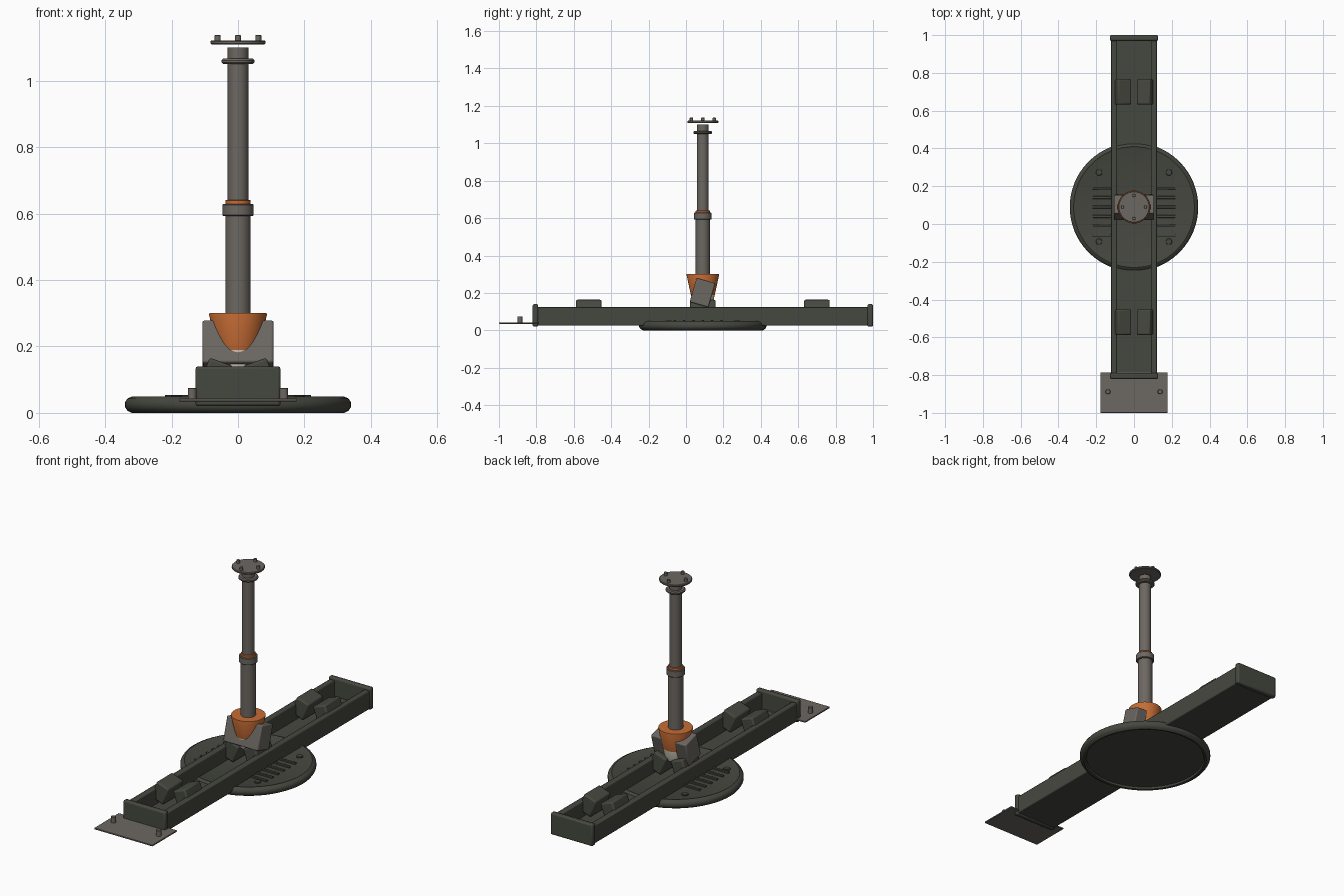
import bpy, math

if "Cube" in bpy.data.objects:
    bpy.data.objects.remove(bpy.data.objects["Cube"])

CY = 0.09  # everything is centred on this y


def mat(name, r, g, b):
    m = bpy.data.materials.new(name)
    m.diffuse_color = (r, g, b, 1)
    m.use_nodes = True
    m.node_tree.nodes["Principled BSDF"].inputs["Base Color"].default_value = m.diffuse_color
    return m


DARK = mat("dark_olive", 0.060, 0.064, 0.050)
GREY = mat("warm_grey", 0.150, 0.135, 0.120)
ORANGE = mat("orange", 0.56, 0.15, 0.035)
CREAM = mat("cream", 0.75, 0.68, 0.55)


def finish(o, name, m, bevel=0.0, segs=2):
    o.name = name
    o.data.materials.append(m)
    if bevel:
        b = o.modifiers.new("bevel", 'BEVEL')
        b.width = bevel
        b.segments = segs
    bpy.ops.object.select_all(action='DESELECT')
    o.select_set(True)
    bpy.context.view_layer.objects.active = o
    bpy.ops.object.shade_smooth_by_angle(angle=math.radians(35))
    return o


def box(name, lo, hi, m, bevel=0.0, rot=(0, 0, 0)):
    c = [(a + b) / 2 for a, b in zip(lo, hi)]
    bpy.ops.mesh.primitive_cube_add(size=1, location=c, rotation=rot)
    o = bpy.context.object
    for v in o.data.vertices:
        for i in range(3):
            v.co[i] *= hi[i] - lo[i]
    return finish(o, name, m, bevel)


def lathe(name, profile, m, x=0, y=CY, n=48):
    """Spin an (r, z) profile; ends with r = 0 close the solid."""
    verts, faces, rings = [], [], []
    for r, z in profile:
        if r == 0:
            rings.append([len(verts)] * n)
            verts.append((0, 0, z))
        else:
            rings.append(list(range(len(verts), len(verts) + n)))
            verts += [(r * math.cos(2 * math.pi * i / n),
                       r * math.sin(2 * math.pi * i / n), z) for i in range(n)]
    for a, b in zip(rings, rings[1:]):
        for i in range(n):
            j = (i + 1) % n
            f = [a[i], a[j], b[j], b[i]]
            faces.append(list(dict.fromkeys(f)))
    me = bpy.data.meshes.new(name)
    me.from_pydata(verts, [], faces)
    o = bpy.data.objects.new(name, me)
    bpy.context.collection.objects.link(o)
    o.location = (x, y, 0)
    return finish(o, name, m)


def cyl(name, r, z0, z1, m, x=0, y=CY, c=0.0, n=48):
    p = [(0, z0), (r - c, z0), (r, z0 + c), (r, z1 - c), (r - c, z1), (0, z1)]
    if c == 0:
        p = [(0, z0), (r, z0), (r, z1), (0, z1)]
    return lathe(name, p, m, x, y, n)


# round base with rounded rim and recessed underside
lathe("base_disc", [(0, 0.012), (0.305, 0.012), (0.31, 0.002), (0.32, 0.0), (0.333, 0.007),
                    (0.34, 0.018), (0.34, 0.032), (0.333, 0.043), (0.32, 0.049),
                    (0.312, 0.046), (0, 0.046)], DARK, n=64)
for s in (-1, 1):
    # grip slats and bolts on the base
    for i in range(6):
        y = -0.06 + 0.05 * i
        a, b = sorted((s * 0.122, s * 0.22))
        box("base_slat", (a, y - 0.007, 0.04), (b, y + 0.007, 0.054), DARK, 0.002)
    for dy in (-0.183, 0.183):
        cyl("base_bolt", 0.017, 0.04, 0.053, DARK, s * 0.185, CY + dy, 0.002, 16)

    # channel side walls
    a, b = sorted((s * 0.09, s * 0.123))
    box("channel_wall", (a, -0.80, 0.025), (b, 0.98, 0.126), DARK, 0.005)

    # inward tilted support pads
    for dy in (-0.61, 0, 0.61):
        box("support_pad", (s * 0.066 - 0.039, CY + dy - 0.068, 0.056),
            (s * 0.066 + 0.039, CY + dy + 0.068, 0.156), DARK, 0.008,
            (0, -s * math.radians(20), 0))

    # bolts on the foot plate
    cyl("foot_bolt", 0.013, 0.035, 0.075, GREY, s * 0.138, -0.888, 0.002, 16)

# channel floor and end caps
box("channel_floor", (-0.1, -0.80, 0.025), (0.1, 0.98, 0.04), DARK)
box("front_end_cap", (-0.128, -0.82, 0.02), (0.128, -0.79, 0.14), DARK, 0.008)
box("rear_end_cap", (-0.128, 0.97, 0.02), (0.128, 1.0, 0.14), DARK, 0.008)

# thin foot plate in front
box("foot_plate", (-0.178, -1.0, 0.035), (0.178, -0.785, 0.043), GREY, 0.002)

# tilted mounting block holding the socket
box("mount_block", (-0.107, CY - 0.054, 0.135), (0.107, CY + 0.05, 0.268), GREY, 0.006,
    (-math.radians(16), 0, 0))

# conical socket with pale lower part
lathe("socket_cone", [(0, 0.19), (0.064, 0.19), (0.087, 0.296), (0.086, 0.30), (0, 0.30)], ORANGE)
lathe("socket_base", [(0, 0.125), (0.045, 0.125), (0.055, 0.145), (0.063, 0.19), (0, 0.19)], CREAM)

# telescopic column
cyl("lower_tube", 0.038, 0.25, 0.60, GREY)
cyl("collar", 0.047, 0.592, 0.629, GREY, c=0.003)
cyl("collar_ring", 0.038, 0.62, 0.641, ORANGE, c=0.002)
cyl("upper_tube", 0.031, 0.63, 1.10, GREY)
cyl("upper_flange", 0.05, 1.05, 1.066, GREY, c=0.005)

# top plate with four bolts
cyl("top_plate", 0.083, 1.109, 1.121, GREY, c=0.003)
for i in range(4):
    t = i * math.pi / 2
    cyl("top_bolt", 0.009, 1.115, 1.137, GREY,
        0.061 * math.cos(t), CY + 0.061 * math.sin(t), 0.0015, 16)
